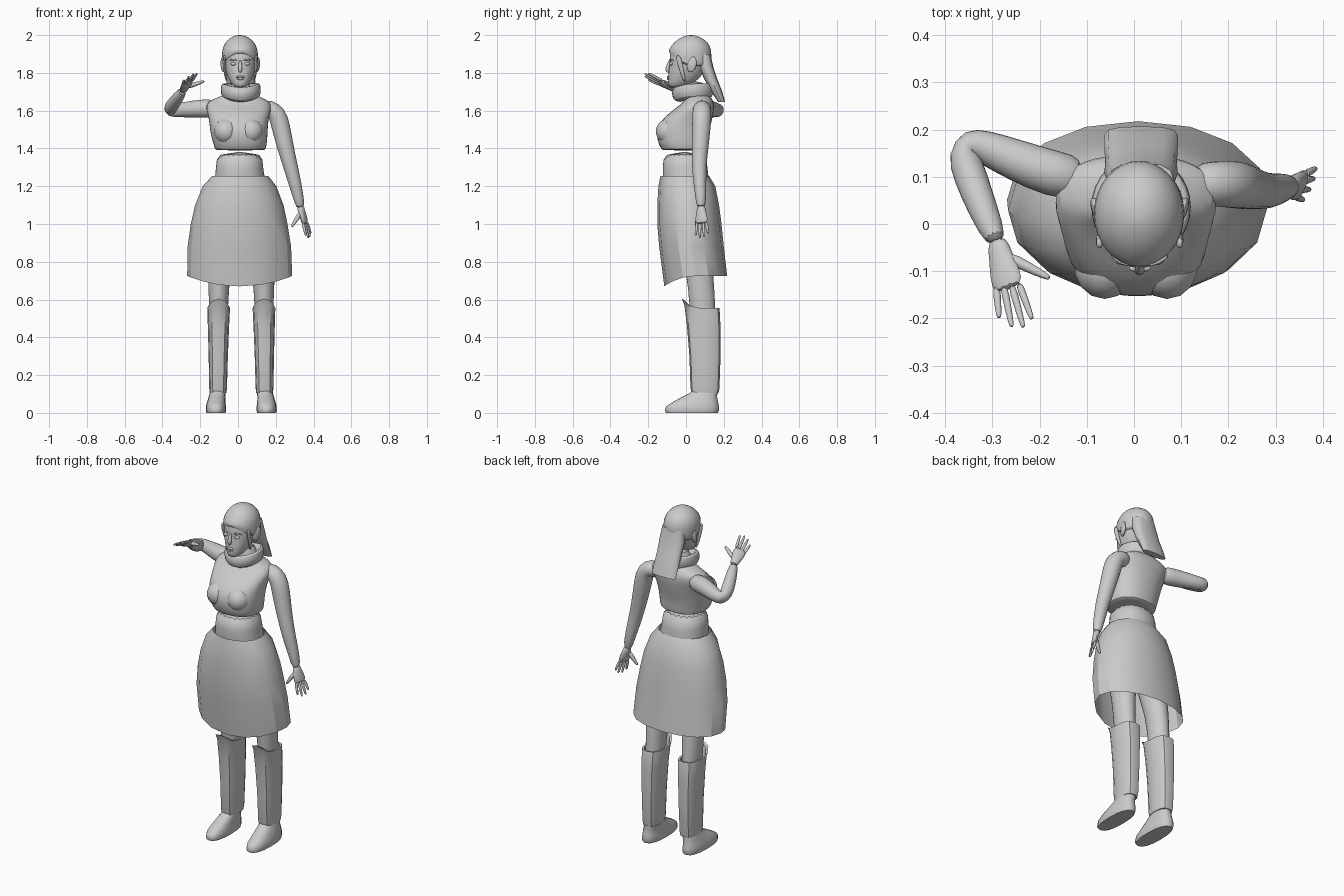
import bpy, math
from mathutils import Vector


def finish(name, verts, faces, subsurf=0, angle=40):
    me = bpy.data.meshes.new(name)
    me.from_pydata(verts, [], faces)
    ob = bpy.data.objects.new(name, me)
    bpy.context.collection.objects.link(ob)
    bpy.ops.object.select_all(action='DESELECT')
    ob.select_set(True)
    bpy.context.view_layer.objects.active = ob
    bpy.ops.object.mode_set(mode='EDIT')
    bpy.ops.mesh.select_all(action='SELECT')
    bpy.ops.mesh.normals_make_consistent(inside=False)
    bpy.ops.object.mode_set(mode='OBJECT')
    bpy.ops.object.shade_smooth_by_angle(angle=math.radians(angle))
    if subsurf:
        ob.modifiers.new("smooth", 'SUBSURF').levels = subsurf
        ob.modifiers["smooth"].render_levels = subsurf
    return ob


def bridge(count, n, caps):
    faces = [(r * n + i, r * n + (i + 1) % n, (r + 1) * n + (i + 1) % n, (r + 1) * n + i)
             for r in range(count - 1) for i in range(n)]
    if caps[0]:
        faces.append(tuple(range(n))[::-1])
    if caps[1]:
        faces.append(tuple(range((count - 1) * n, count * n)))
    return faces


# Stack of horizontal sections: (z, centre x, half width, front y, back y, front lift)
def loft(name, rows, n=16, power=2.0, caps=(1, 1), subsurf=0, angle=40):
    verts = []
    for z, xc, hx, yf, yb, *lift in rows:
        for i in range(n):
            a = 2 * math.pi * i / n
            c, s = math.cos(a), math.sin(a)
            px = math.copysign(abs(c) ** (2 / power), c)
            py = math.copysign(abs(s) ** (2 / power), s)
            dz = lift[0] * max(0, -s) ** 2 if lift else 0
            verts.append((xc + hx * px, (yf + yb) / 2 + (yb - yf) / 2 * py, z + dz))
    return finish(name, verts, bridge(len(rows), n, caps), subsurf, angle)


# Tube along a path: (x, y, z, thickness radius, optional width radius along side)
def tube(name, pts, side=(0, 0, 1), n=10, subsurf=1):
    ps = [Vector(p[:3]) for p in pts]
    verts = []
    for k, p in enumerate(ps):
        t = (ps[min(k + 1, len(ps) - 1)] - ps[max(k - 1, 0)]).normalized()
        u = Vector(side)
        u = (u - t * u.dot(t)).normalized()
        v = t.cross(u)
        r = pts[k][3]
        w = pts[k][4] if len(pts[k]) > 4 else r
        for i in range(n):
            a = 2 * math.pi * i / n
            verts.append(p + u * w * math.cos(a) + v * r * math.sin(a))
    return finish(name, verts, bridge(len(ps), n, (1, 1)), subsurf, 60)


def ball(name, loc, scale, rot=(0, 0, 0)):
    bpy.ops.mesh.primitive_uv_sphere_add(segments=14, ring_count=9, location=loc, rotation=rot)
    ob = bpy.context.object
    ob.name, ob.scale = name, scale
    bpy.ops.object.shade_smooth_by_angle(angle=math.radians(60))
    return ob


# Hand: flat palm, four spread fingers, thumb
def hand(name, wrist, mid_tip, side, thumb_tip):
    w, tip, s = Vector(wrist), Vector(mid_tip), Vector(side).normalized()
    d = tip - w
    tube(name + "_palm", [(*(w - d * .08), .021, .024), (*(w + d * .12), .018, .027),
                          (*(w + d * .35), .016, .038), (*(w + d * .54), .012, .037)], s)
    for i, (off, length) in enumerate([(1, .92), (.35, 1), (-.35, .97), (-1, .84)]):
        a = w + d * .46 + s * off * .026
        b = w + d * length + s * off * .037
        tube(f"{name}_finger_{i + 1}", [(*a, .011), (*a.lerp(b, .5), .009),
                                        (*a.lerp(b, .92), .007), (*b, .004)], s, 6)
    a, b = w + d * .14 + s * .012, Vector(thumb_tip)
    tube(name + "_thumb", [(*a, .017), (*a.lerp(b, .5), .014), (*a.lerp(b, .9), .009), (*b, .005)], d, 6)


C = .012  # body centre line

# Torso with cropped top and neck
loft("torso", [(1.04, C, .13, -.09, .12), (1.22, C, .142, -.125, .125), (1.30, .007, .122, -.125, .115),
               (1.385, .010, .129, -.122, .105)], 20, 2.2, subsurf=1)
loft("chest", [(1.39, C, .126, -.115, .10), (1.393, C, .135, -.13, .108), (1.42, C, .142, -.146, .112),
               (1.47, .006, .152, -.158, .118), (1.52, .004, .156, -.152, .132),
               (1.57, .004, .162, -.112, .143), (1.61, .004, .175, -.06, .15),
               (1.645, .004, .172, -.015, .148), (1.67, .008, .12, -.005, .135),
               (1.69, C, .065, -.01, .115), (1.76, C, .05, -.015, .10)], 20, 2.35, subsurf=1)
for s in (-1, 1):
    ball("bust", (.004 + s * .066, -.09, 1.49), (.066, .07, .068))

# Scarf collar
loft("scarf", [(1.665, .015, .085, -.03, .125, -.02), (1.675, .015, .104, -.068, .143, -.025),
               (1.71, .015, .11, -.08, .152, -.02), (1.74, .015, .105, -.07, .145, -.02),
               (1.748, .015, .094, -.055, .13, -.02), (1.72, .015, .07, -.03, .10, -.02)],
     16, caps=(0, 0), subsurf=1)

# Head and face
loft("head", [(1.722, C, .025, -.082, -.03), (1.735, C, .042, -.094, .02), (1.765, C, .063, -.096, .07),
              (1.81, C, .078, -.093, .10), (1.85, C, .086, -.088, .12), (1.90, C, .09, -.088, .128),
              (1.95, C, .08, -.07, .115), (1.985, C, .04, -.02, .07)], 18, 2.15, subsurf=1)
tube("nose", [(C, -.083, 1.868, .008), (C, -.094, 1.84, .010), (C, -.101, 1.817, .013),
              (C, -.092, 1.802, .009)], (1, 0, 0), 8)
ball("upper_lip", (C, -.094, 1.779), (.024, .008, .006))
ball("lower_lip", (C, -.093, 1.769), (.020, .009, .007))
for s in (-1, 1):
    ball("eye", (C + s * .036, -.078, 1.848), (.016, .009, .009))
    tube("brow", [(C + s * .016, -.087, 1.867, .005), (C + s * .038, -.083, 1.872, .006),
                  (C + s * .062, -.066, 1.866, .004)], n=6)
    ball("ear", (C + s * .09, .03, 1.845), (.012, .027, .042), (math.radians(-12), 0, s * math.radians(-20)))
    tube("side_lock", [(C + s * .085, -.045, 1.90, .012, .02), (C + s * .085, -.025, 1.82, .009, .014),
                       (C + s * .072, -.005, 1.75, .006, .008)], (0, 1, 0), 6)

# Hair cap and long tail at the back
loft("hair_cap", [(1.83, C, .088, -.075, .128, .075), (1.84, C, .098, -.09, .134, .067),
                  (1.90, .010, .099, -.096, .139, .02), (1.94, .010, .092, -.084, .132),
                  (1.975, .010, .068, -.052, .105), (1.995, .010, .035, -.012, .064),
                  (2.0, .010, .012, .012, .04)], 16, subsurf=1)
loft("hair_tail", [(1.645, .015, .078, .17, .207), (1.70, .015, .078, .135, .192),
                   (1.77, .015, .076, .095, .165), (1.83, .015, .078, .07, .145),
                   (1.90, .015, .07, .05, .13)], 12, 2.6, angle=50)

# Lowered left arm
tube("left_arm", [(.12, .085, 1.61, .045), (.17, .085, 1.612, .05), (.208, .084, 1.585, .052),
                  (.226, .082, 1.52, .052), (.25, .075, 1.41, .046), (.277, .07, 1.31, .04),
                  (.295, .072, 1.24, .037), (.318, .078, 1.15, .03), (.332, .08, 1.08, .024)], (0, 1, .2), 12)
hand("left_hand", (.332, .08, 1.085), (.378, .085, .925), (-.4, -.9, 0), (.284, .052, .985))

# Raised right arm, bent at the elbow
tube("right_arm", [(-.11, .095, 1.61, .048), (-.17, .105, 1.612, .052), (-.25, .135, 1.608, .046),
                   (-.315, .163, 1.602, .038), (-.352, .172, 1.602, .036), (-.363, .15, 1.608, .037),
                   (-.347, .10, 1.628, .037), (-.32, .03, 1.667, .033), (-.288, -.045, 1.71, .024)], (0, 0, 1), 12)
hand("right_hand", (-.288, -.045, 1.71), (-.246, -.222, 1.79), (.88, .15, .4), (-.178, -.115, 1.756))

# Faceted open skirt, hem dips at the front
loft("skirt", [(1.255, C, .148, -.135, .122), (1.20, .008, .195, -.146, .155), (1.10, .007, .234, -.152, .175),
               (1.0, .006, .256, -.152, .188), (.88, .007, .274, -.142, .20),
               (.725, .009, .278, -.115, .218, -.055)], 16, 2.1, caps=(0, 0), angle=30)

# Legs, tall boots and shoes
for s, side in ((-1, "right"), (1, "left")):
    def x(offset):
        return .0175 + s * offset
    loft(side + "_leg", [(1.16, x(.085), .085, -.09, .11), (.95, x(.10), .08, -.06, .13),
                         (.72, x(.119), .06, .008, .148), (.60, x(.12), .053, .01, .155),
                         (.40, x(.12), .045, .04, .165), (.10, x(.122), .035, .05, .15)], 14, subsurf=1)
    loft(side + "_boot", [(.105, x(.123), .044, .03, .172), (.13, x(.123), .047, .024, .177),
                          (.30, x(.122), .051, .018, .183), (.45, x(.121), .056, .006, .183),
                          (.548, x(.120), .060, -.008, .178, .02), (.555, x(.120), .060, -.022, .176, .05),
                          (.553, x(.120), .050, -.008, .165, .045), (.48, x(.12), .046, .015, .16)],
         12, 2.8, caps=(1, 0), angle=35)
    loft(side + "_shoe", [(0, x(.134), .050, -.106, .168), (.012, x(.134), .054, -.112, .174),
                          (.035, x(.134), .053, -.105, .174), (.055, x(.133), .049, -.075, .17),
                          (.085, x(.129), .044, -.02, .165), (.105, x(.125), .042, .02, .166),
                          (.13, x(.123), .038, .04, .16)], 16, 2.4, angle=50)
